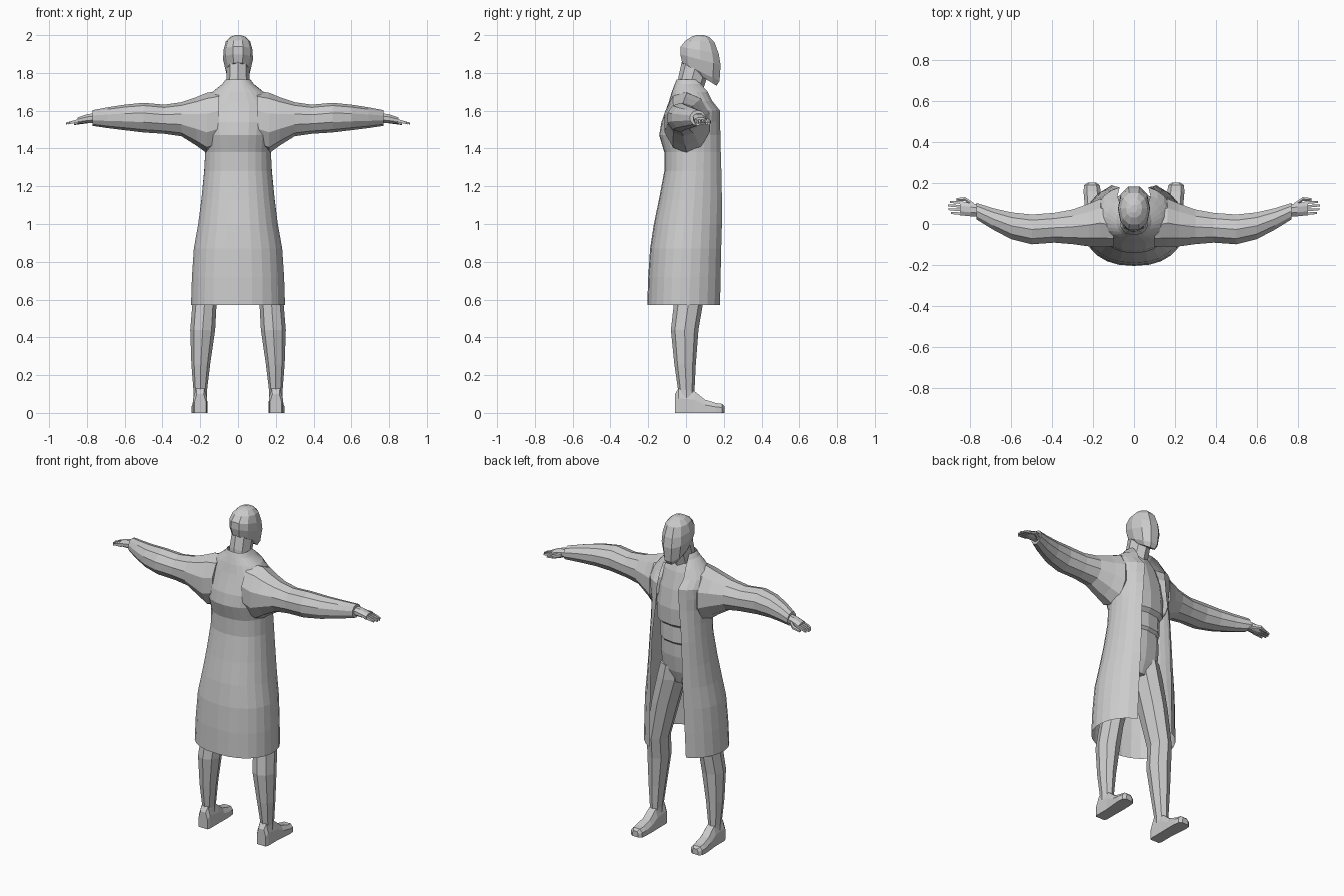
import bpy, bmesh, math
from mathutils import Vector

grey = bpy.data.materials.new("light_grey")
grey.diffuse_color = (0.6, 0.6, 0.6, 1)


def loft(name, rings, closed=True, mirror=False):
    """Skin a list of point rings; closed rings also get end caps."""
    bm = bmesh.new()
    vs = [[bm.verts.new(p) for p in r] for r in rings]
    n = len(vs[0])
    for a, b in zip(vs, vs[1:]):
        for i in range(n if closed else n - 1):
            j = (i + 1) % n
            bm.faces.new((a[i], a[j], b[j], b[i]))
    if closed:
        bm.faces.new(vs[0][::-1])
        bm.faces.new(vs[-1])
        bmesh.ops.recalc_face_normals(bm, faces=bm.faces)
    me = bpy.data.meshes.new(name)
    bm.to_mesh(me)
    bm.free()
    me.materials.append(grey)
    ob = bpy.data.objects.new(name, me)
    bpy.context.collection.objects.link(ob)
    if mirror:
        ob.modifiers.new("mirror", "MIRROR").use_mirror_merge = False
    return ob


def oval(n, p=1.0, turn=0.0):
    """Unit superellipse."""
    for i in range(n):
        a = 2 * math.pi * i / n + turn
        c, s = math.cos(a), math.sin(a)
        yield math.copysign(abs(c) ** p, c), math.copysign(abs(s) ** p, s)


def level(n, x, w, y0, y1, z0, z1=None, p=1.0):
    """Horizontal ring; height runs from z0 at y0 to z1 at y1."""
    z1 = z0 if z1 is None else z1
    return [(x + w * c, (y0 + y1) / 2 + (y1 - y0) / 2 * s,
             (z0 + z1) / 2 + (z1 - z0) / 2 * s) for c, s in oval(n, p)]


def across(n, x, y0, y1, z0, z1, p=1.0):
    """Ring standing across the x axis."""
    return [(x, (y0 + y1) / 2 + (y1 - y0) / 2 * c,
             (z0 + z1) / 2 + (z1 - z0) / 2 * s)
            for c, s in oval(n, p, math.pi / n)]


def coat_ring(z, w, back, front, gap, n=22):
    """Open ring running from one front edge round the back to the other."""
    p, yc = 0.85, (back + front) / 2
    a0 = math.acos((gap / w) ** (1 / p))
    pts = []
    for i in range(n + 1):
        a = a0 - (math.pi + 2 * a0) * i / n
        c, s = math.cos(a), math.sin(a)
        x = w * math.copysign(abs(c) ** p, c)
        y = yc + ((front - yc) * s / math.sin(a0) if s > 0 else (yc - back) * s)
        pts.append((x, y, z))
    return pts


# Long open coat: height, half width, back, front, half opening
loft("coat", [coat_ring(*r) for r in [
    (0.57, .25, -.205, .18, .125), (0.72, .245, -.20, .183, .12),
    (0.87, .235, -.19, .186, .115), (1.00, .212, -.17, .19, .11),
    (1.13, .195, -.143, .19, .105), (1.28, .18, -.115, .187, .10),
    (1.38, .175, -.115, .184, .09), (1.47, .18, -.142, .182, .08),
    (1.54, .19, -.13, .18, .075), (1.60, .19, -.108, .18, .07),
    (1.65, .18, -.09, .14, .08), (1.70, .135, -.075, .115, .075),
    (1.74, .085, -.06, .08, .065), (1.765, .065, -.05, .05, .055)]],
    closed=False)

# Sleeves: x, back, front, bottom, top
loft("sleeve", [across(10, *r) for r in [
    (.10, -.115, .10, 1.40, 1.705), (.165, -.12, .13, 1.375, 1.695),
    (.22, -.115, .105, 1.415, 1.672), (.30, -.103, .075, 1.465, 1.645),
    (.39, -.095, .058, 1.478, 1.632), (.50, -.103, .05, 1.485, 1.642),
    (.60, -.078, .06, 1.497, 1.632), (.69, -.03, .08, 1.508, 1.618),
    (.77, .02, .105, 1.52, 1.603)]], mirror=True)

# Hands
loft("palm", [across(8, *r) for r in [
    (.75, .035, .095, 1.535, 1.59), (.80, .035, .105, 1.532, 1.583),
    (.85, .04, .112, 1.53, 1.565)]], mirror=True)
for i, tip in enumerate((.895, .908, .91, .90)):
    y = .041 + i * .018
    loft("finger", [across(4, .835, y, y + .017, 1.532, 1.562),
                    across(4, .875, y + .003, y + .02, 1.53, 1.55),
                    across(4, tip, y + .007, y + .02, 1.526, 1.538)], mirror=True)
loft("thumb", [across(6, .785, .075, .105, 1.535, 1.57),
               across(6, .825, .11, .133, 1.53, 1.555),
               across(6, .868, .112, .128, 1.524, 1.538)], mirror=True)

# Torso with chest and belly folds: half width, back, front, height
loft("torso", [level(12, 0, *r, p=.85) for r in [
    (.10, -.05, .07, .96), (.135, -.08, .10, 1.04), (.135, -.075, .115, 1.14),
    (.13, -.07, .115, 1.22), (.13, -.07, .13, 1.235), (.135, -.07, .125, 1.33),
    (.145, -.07, .148, 1.35), (.15, -.085, .15, 1.45), (.15, -.085, .13, 1.56),
    (.12, -.065, .10, 1.66), (.06, -.04, .07, 1.73)]])

# Neck
loft("neck", [level(8, 0, *r) for r in [
    (.068, -.045, .075, 1.69, 1.66), (.062, -.04, .09, 1.78, 1.71),
    (.06, -.022, .12, 1.86, 1.80)]])

# Head, sloping from nape to chin
loft("head", [level(10, 0, *r, p=.9) for r in [
    (.045, .02, .165, 1.82, 1.73), (.064, -.025, .182, 1.855, 1.755),
    (.079, -.035, .188, 1.90, 1.84), (.077, -.033, .178, 1.94, 1.90),
    (.065, -.005, .155, 1.972, 1.96), (.04, .03, .125, 1.993, 1.99),
    (.015, .055, .095, 2.0, 2.0)]])

# Legs: x, half width, back, front, height
loft("leg", [level(8, *r) for r in [
    (.07, .075, -.075, .10, 1.06), (.085, .085, -.085, .105, .97),
    (.13, .078, -.085, .10, .80), (.178, .064, -.065, .088, .57),
    (.187, .066, -.08, .066, .44), (.197, .05, -.062, .052, .26),
    (.20, .036, -.042, .045, .12), (.20, .036, -.045, .05, .05)]], mirror=True)


# Feet: y, x centre, half width, top
def foot_ring(y, x, w, top):
    return [(x - w, y, 0), (x + w, y, 0), (x + w, y, top * .6),
            (x + w * .6, y, top), (x - w * .6, y, top), (x - w, y, top * .6)]


loft("foot", [foot_ring(*r) for r in [
    (-.058, .20, .03, .10), (-.04, .20, .037, .13), (.045, .20, .037, .115),
    (.10, .202, .04, .07), (.16, .205, .042, .052), (.19, .206, .038, .048),
    (.203, .206, .02, .035)]], mirror=True)
